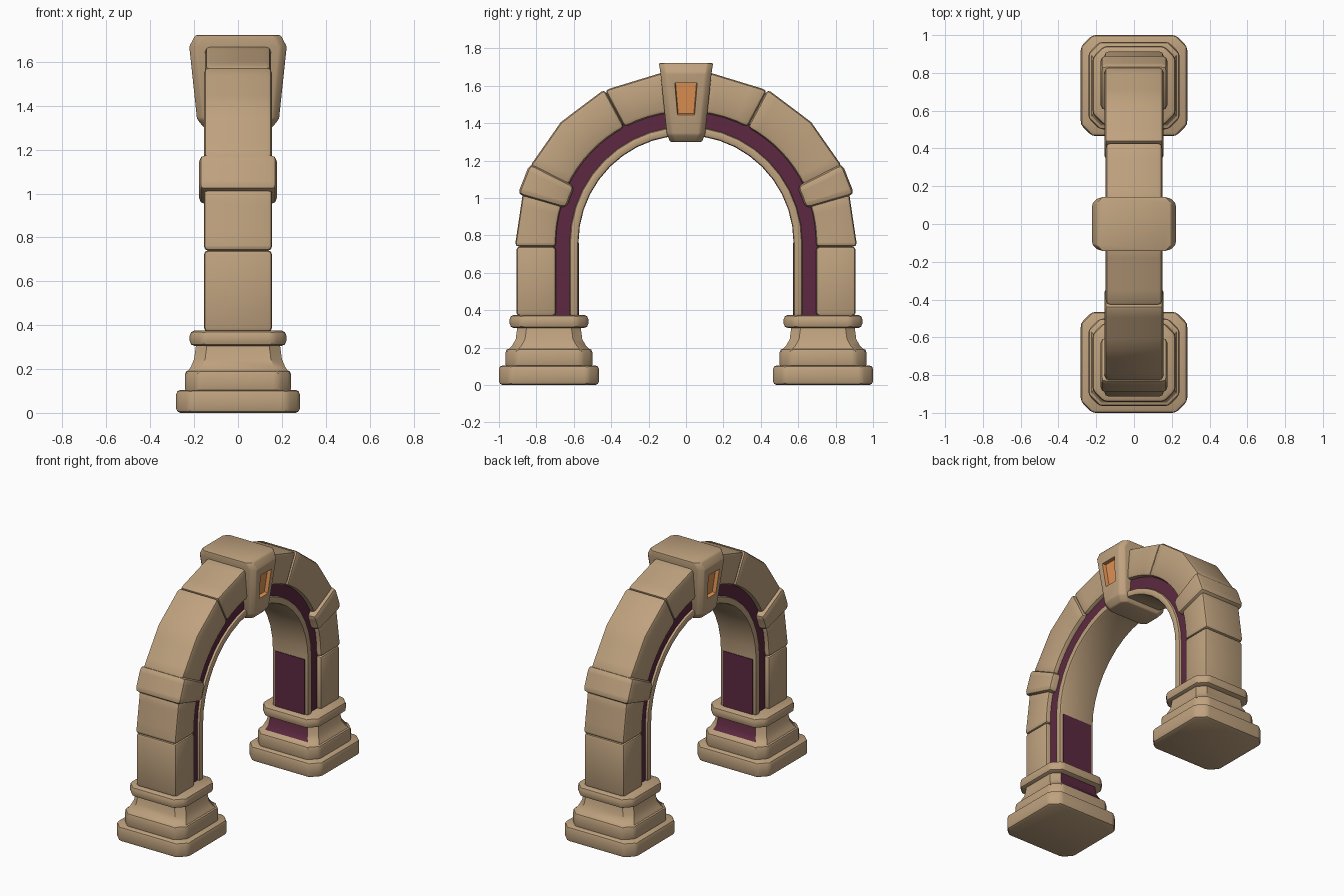
import bpy, bmesh
from math import radians, sin, cos
from mathutils import Vector

cube = bpy.data.objects.get("Cube")
if cube:
    bpy.data.objects.remove(cube, do_unlink=True)


def material(name, rgb):
    m = bpy.data.materials.new(name)
    m.use_nodes = True
    m.diffuse_color = (*rgb, 1)
    m.node_tree.nodes["Principled BSDF"].inputs["Base Color"].default_value = (*rgb, 1)
    return m


STONE = material("sandstone", (0.52, 0.36, 0.21))
PURPLE = material("dark_purple", (0.11, 0.022, 0.052))
ORANGE = material("orange", (0.75, 0.29, 0.09))
SPRING = 0.76   # height where the legs turn into the arch


def bevel_sharp(bm, width, segments=2, angle=28):
    bmesh.ops.recalc_face_normals(bm, faces=bm.faces)
    edges = [e for e in bm.edges if e.calc_face_angle(0) > radians(angle)]
    bmesh.ops.bevel(bm, geom=edges, offset=width, segments=segments,
                    profile=0.5, affect='EDGES', clamp_overlap=True)


def finish(name, bm, mats, side=1):
    for v in bm.verts:
        v.co.y *= side
    bmesh.ops.recalc_face_normals(bm, faces=bm.faces)
    mesh = bpy.data.meshes.new(name)
    bm.to_mesh(mesh)
    bm.free()
    for m in mats:
        mesh.materials.append(m)
    obj = bpy.data.objects.new(name, mesh)
    bpy.context.collection.objects.link(obj)
    bpy.ops.object.select_all(action='DESELECT')
    obj.select_set(True)
    bpy.context.view_layer.objects.active = obj
    bpy.ops.object.shade_smooth_by_angle(angle=radians(35))
    return obj


def on_arch(r, t):
    """Negative t is a distance down the leg, positive t an angle up the arch."""
    if t < 0:
        return Vector((0, r, SPRING + t))
    return Vector((0, r * cos(radians(t)), SPRING + r * sin(radians(t))))


def strip(name, inner, outer, hx, mat, side, bevel=0.0):
    """Solid of half width hx between two matching paths."""
    bm = bmesh.new()
    rings = []
    for a, b in zip(inner, outer):
        rings.append([bm.verts.new((x, p.y, p.z))
                      for x, p in ((-hx, a), (-hx, b), (hx, b), (hx, a))])
    for r, s in zip(rings, rings[1:]):
        for i in range(4):
            j = (i + 1) % 4
            bm.faces.new((r[i], r[j], s[j], s[i]))
    bm.faces.new(rings[0])
    bm.faces.new(rings[-1])
    if bevel:
        bevel_sharp(bm, bevel)
    return finish(name, bm, [mat], side)


def arch_band(name, r0, r1, hx, mat, side, bevel=0.0, end=90):
    ts = [-0.39] + [end * i / 10 for i in range(11 if end else 1)]
    strip(name, [on_arch(r0, t) for t in ts], [on_arch(r1, t) for t in ts],
          hx, mat, side, bevel)


def block(name, corners, r0, r1, hx, side, bevel):
    """Voussoir: rounded inside, straight facets between corners outside."""
    inner, outer = [], []
    for a, b in zip(corners, corners[1:]):
        steps = 4 if a >= 0 else 1
        for i in range(steps + 1):
            if i == 0 and inner:
                continue
            f = i / steps
            inner.append(on_arch(r0, a + (b - a) * f))
            outer.append(on_arch(r1, a).lerp(on_arch(r1, b), f))
    strip(name, inner, outer, hx, STONE, side, bevel)


def loft(levels, chamfer, cy=0.0):
    """Stack of corner-cut rectangles given as (z, half x, half y)."""
    bm = bmesh.new()
    rings = []
    for z, hx, hy in levels:
        c = chamfer
        pts = [(hx, c - hy), (hx, hy - c), (hx - c, hy), (c - hx, hy),
               (-hx, hy - c), (-hx, c - hy), (c - hx, -hy), (hx - c, -hy)]
        rings.append([bm.verts.new((x, y + cy, z)) for x, y in pts])
    for r, s in zip(rings, rings[1:]):
        for i in range(8):
            j = (i + 1) % 8
            bm.faces.new((r[i], r[j], s[j], s[i]))
    bm.faces.new(rings[0])
    bm.faces.new(rings[-1])
    bmesh.ops.recalc_face_normals(bm, faces=bm.faces)
    return bm


PEDESTAL = 0.7325   # distance of each pedestal from the middle

for side, label in ((-1, "front"), (1, "back")):
    # Pedestal mouldings
    for part, z0, z1, hx, hy, bev in (("plinth", 0, 0.105, 0.282, 0.2675, 0.02),
                                      ("step", 0.09, 0.195, 0.242, 0.232, 0.02),
                                      ("cap", 0.305, 0.375, 0.22, 0.21, 0.022)):
        bm = loft([(z0, hx, hy), (z1, hx, hy)], 0.06, PEDESTAL)
        bevel_sharp(bm, bev)
        finish(f"{label}_pedestal_{part}", bm, [STONE], side)

    # Flared neck, painted on the side facing the opening
    bm = loft([(0.18, 0.235, 0.225), (0.21, 0.215, 0.198),
               (0.245, 0.2, 0.178), (0.32, 0.19, 0.168)], 0.05, PEDESTAL)
    for f in bm.faces:
        f.material_index = int(f.normal.y < -0.75 and f.calc_center_median().z > 0.2)
    finish(f"{label}_pedestal_neck", bm, [STONE, PURPLE], side)

    # Inner rim, recessed painted band and painted leg panel
    arch_band(f"{label}_inner_rim", 0.575, 0.622, 0.14, STONE, side, 0.014)
    arch_band(f"{label}_painted_band", 0.6, 0.76, 0.122, PURPLE, side)
    arch_band(f"{label}_leg_panel", 0.571, 0.58, 0.115, PURPLE, side, end=0)

    # Stone blocks from the leg up to the keystone
    block(f"{label}_leg_block", [-0.39, -0.02], 0.695, 0.907, 0.155, side, 0.018)
    block(f"{label}_spring_block", [-0.02, 0, 17], 0.695, 0.912, 0.155, side, 0.018)
    block(f"{label}_shoulder_block", [26, 44, 62], 0.7, 0.93, 0.155, side, 0.022)
    block(f"{label}_crown_block", [62, 84], 0.7, 0.925, 0.15, side, 0.022)
    block(f"{label}_clamp", [16, 27], 0.665, 0.937, 0.178, side, 0.03)

# Keystone with a sunken window on each broad face
bm = loft([(1.30, 0.155, 0.085), (1.34, 0.187, 0.102),
           (1.67, 0.222, 0.137), (1.722, 0.195, 0.145)], 0.03)
bevel_sharp(bm, 0.008)
for sx in (-1, 1):
    face = max((f for f in bm.faces if f.normal.x * sx > 0.9), key=lambda f: f.calc_area())
    bmesh.ops.inset_individual(bm, faces=[face], thickness=0.02)
    mid = face.calc_center_median()
    slope = -face.normal.z / face.normal.x
    for v in face.verts:
        top = v.co.z > mid.z
        z = 1.615 if top else 1.445
        y = 0.06 if top else 0.046
        v.co = (mid.x + slope * (z - mid.z), y if v.co.y > 0 else -y, z)
    bm.normal_update()
    walls = bmesh.ops.inset_individual(bm, faces=[face], thickness=0.006, depth=-0.025)
    for f in walls["faces"] + [face]:
        f.material_index = 1
finish("keystone", bm, [STONE, ORANGE])
